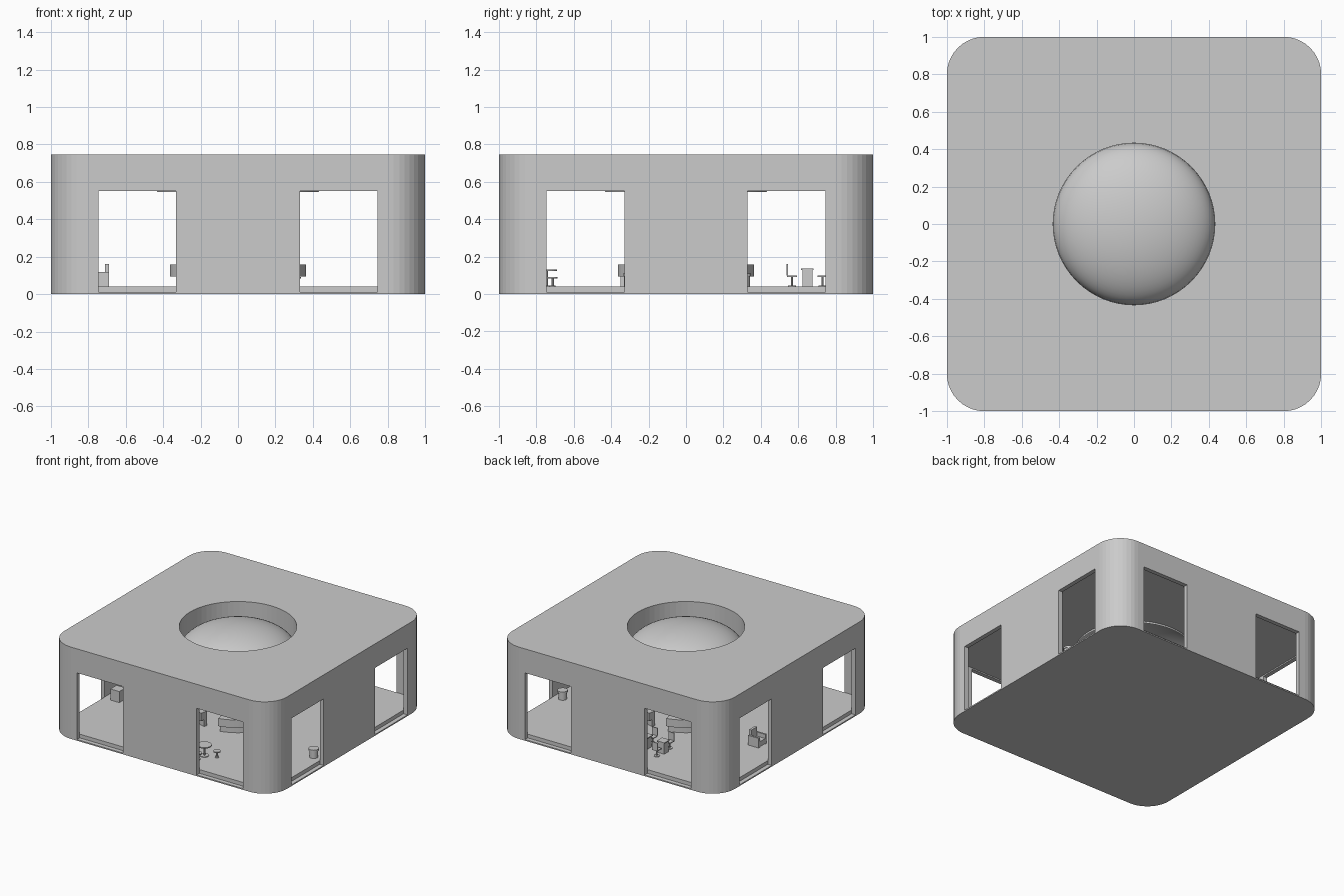
import bpy, bmesh, math
from math import pi, cos, sin

if "Cube" in bpy.data.objects:
    bpy.data.objects.remove(bpy.data.objects["Cube"])


def finish(name, bm):
    bmesh.ops.recalc_face_normals(bm, faces=bm.faces[:])
    me = bpy.data.meshes.new(name)
    bm.to_mesh(me)
    bm.free()
    ob = bpy.data.objects.new(name, me)
    bpy.context.collection.objects.link(ob)
    return ob


def prism(name, pts, z0, z1):
    bm = bmesh.new()
    f = bm.faces.new([bm.verts.new((x, y, z0)) for x, y in pts])
    top = bmesh.ops.extrude_face_region(bm, geom=[f])["geom"]
    for v in top:
        if isinstance(v, bmesh.types.BMVert):
            v.co.z = z1
    return finish(name, bm)


def box(name, x0, x1, y0, y1, z0, z1):
    return prism(name, [(x0, y0), (x1, y0), (x1, y1), (x0, y1)], z0, z1)


def disc(name, x, y, r, z0, z1, n=24):
    return prism(name, [(x + r * cos(2 * pi * i / n), y + r * sin(2 * pi * i / n))
                        for i in range(n)], z0, z1)


def rounded(half, r, n=10):
    c = half - r
    pts = []
    for k, (sx, sy) in enumerate([(1, 1), (-1, 1), (-1, -1), (1, -1)]):
        for i in range(n + 1):
            a = pi / 2 * (k + i / n)
            pts.append((sx * c + r * cos(a), sy * c + r * sin(a)))
    return pts


def arc_wall(name, r0, r1, a0, a1, z0, z1, n=14):
    ang = [math.radians(a0 + (a1 - a0) * i / n) for i in range(n + 1)]
    pts = [(r1 * cos(a), r1 * sin(a)) for a in ang]
    pts += [(r0 * cos(a), r0 * sin(a)) for a in reversed(ang)]
    return prism(name, pts, z0, z1)


def cut(ob, cutter):
    m = ob.modifiers.new("cut", 'BOOLEAN')
    m.operation = 'DIFFERENCE'
    m.solver = 'EXACT'
    m.object = cutter
    bpy.context.view_layer.objects.active = ob
    bpy.ops.object.modifier_apply(modifier=m.name)
    bpy.data.objects.remove(cutter)


# Building shell: walls, base plate and thick roof with round opening
T = 0.035
shell = prism("building_shell", rounded(1, 0.2), 0, 0.745)
cut(shell, prism("room_cutter", rounded(1 - T, 0.2 - T), 0.008, 0.56))
for c in (-0.5375, 0.5375):
    cut(shell, box("opening_y", c - 0.2075, c + 0.2075, -1.1, 1.1, 0.01, 0.55))
    cut(shell, box("opening_x", -1.1, 1.1, c - 0.2075, c + 0.2075, 0.01, 0.55))
cut(shell, disc("skylight_cutter", 0, 0, 0.432, 0.5, 0.8, 64))
prism("floor", rounded(1 - T, 0.2 - T), 0.008, 0.04)

# Flattened skylight dome sitting inside the roof opening
bm = bmesh.new()
bmesh.ops.create_uvsphere(bm, u_segments=64, v_segments=32, radius=1)
bmesh.ops.delete(bm, geom=[v for v in bm.verts if v.co.z < -0.001], context='VERTS')
for v in bm.verts:
    v.co = (v.co.x * 0.432, v.co.y * 0.432, 0.545 + v.co.z * 0.198)
for f in bm.faces:
    f.smooth = True
finish("skylight_dome", bm)

# Round central counter in four arcs, with overhanging front
for k in range(4):
    a0, a1 = 90 * k + 12, 90 * k + 78
    arc_wall("counter_base", 0.31, 0.34, a0, a1, 0.04, 0.095)
    arc_wall("counter_front", 0.31, 0.372, a0, a1, 0.095, 0.158)


def round_table(name, x, y, r, top):
    disc(name + "_foot", x, y, r * 0.6, 0.04, 0.045)
    disc(name + "_post", x, y, 0.007, 0.045, top - 0.008, 10)
    disc(name + "_top", x, y, r, top - 0.008, top)


def chair(x, y, d):
    disc("chair_foot", x, y, 0.022, 0.04, 0.045, 16)
    disc("chair_post", x, y, 0.005, 0.045, 0.092, 8)
    box("chair_seat", x - 0.025, x + 0.025, y - 0.026, y + 0.026, 0.092, 0.099)
    ys = sorted((y + d * 0.022, y + d * 0.029))
    box("chair_back", x - 0.025, x + 0.025, ys[0], ys[1], 0.099, 0.16)


def armchair(x, y, d):
    def part(n, a, b, y0, y1, z0, z1):
        lo, hi = sorted((x + d * a, x + d * b))
        box("armchair_" + n, lo, hi, y + y0, y + y1, z0, z1)
    part("seat", -0.045, 0.05, -0.035, 0.035, 0.045, 0.085)
    part("back", 0.03, 0.05, -0.035, 0.035, 0.085, 0.16)
    for s in (-0.05, 0.035):
        part("arm", -0.045, 0.05, s, s + 0.015, 0.04, 0.118)


# Front corner: round table with stools
round_table("cafe_table", 0.22, -0.745, 0.055, 0.13)
for a in (25, 155, 270):
    round_table("stool", 0.22 + 0.1 * cos(math.radians(a)),
                -0.745 + 0.075 * sin(math.radians(a)), 0.027, 0.092)

# Back: square tables with facing chairs
for x in (-0.25, -0.1):
    box("dining_table_base", x - 0.028, x + 0.028, 0.622, 0.676, 0.04, 0.128)
    box("dining_table_top", x - 0.034, x + 0.034, 0.615, 0.683, 0.128, 0.136)
    chair(x, 0.567, -1)
    chair(x, 0.73, 1)

# Left side: armchairs and a cabinet
for y in (-0.14, 0.14):
    armchair(-0.74, y, 1)
box("cabinet", -0.9, -0.82, -0.35, -0.27, 0.04, 0.13)

# Right side: waste bins
for y in (-0.3, 0.31):
    disc("bin_body", 0.89, y, 0.032, 0.04, 0.095)
    disc("bin_rim", 0.89, y, 0.038, 0.095, 0.11)
